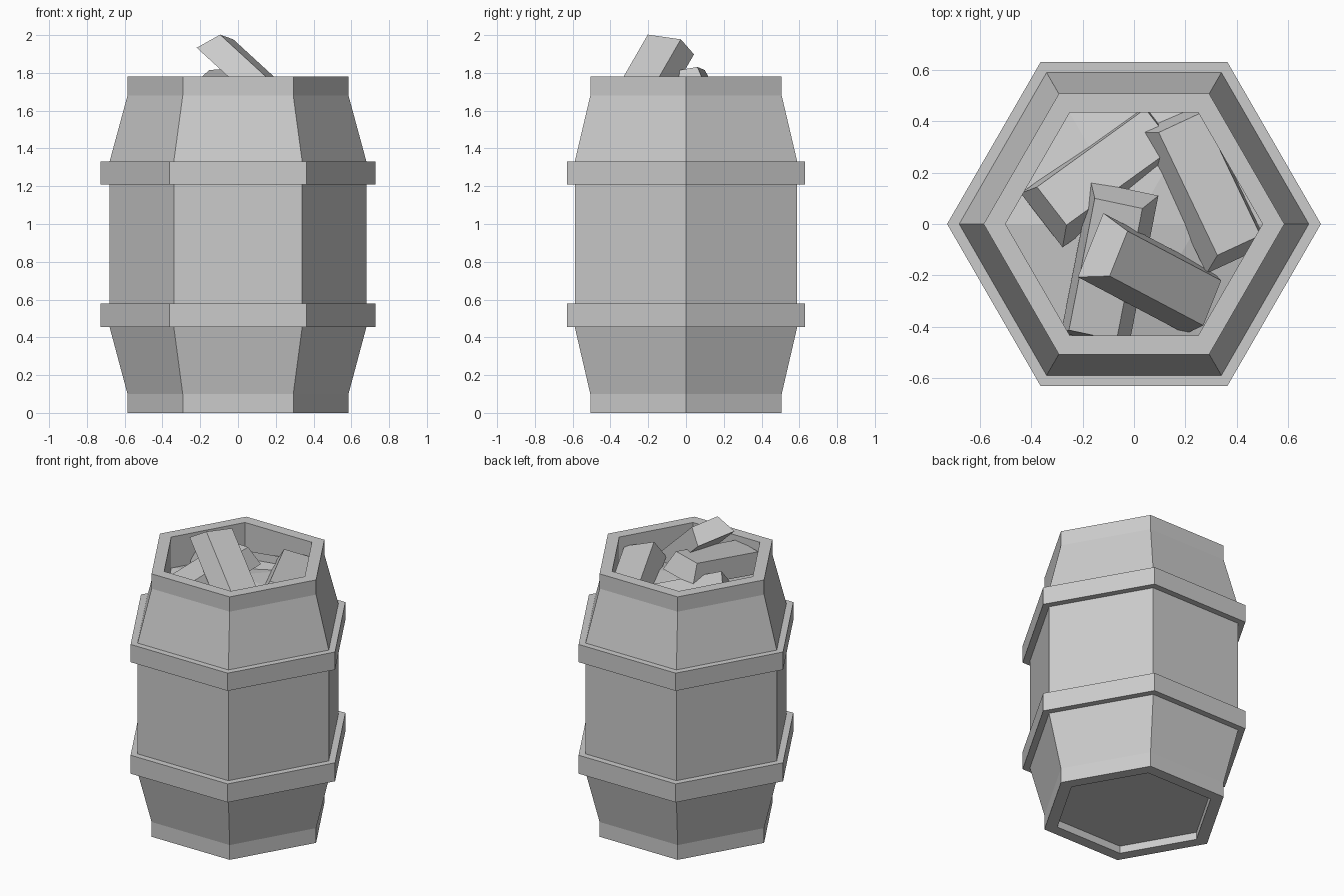
import bpy, math
from mathutils import Vector

if "Cube" in bpy.data.objects:
    bpy.data.objects.remove(bpy.data.objects["Cube"])

SIDES = 6


def make_object(name, verts, faces):
    mesh = bpy.data.meshes.new(name)
    mesh.from_pydata(verts, [], faces)
    mesh.update()
    obj = bpy.data.objects.new(name, mesh)
    bpy.context.collection.objects.link(obj)
    return obj


def lathe(name, profile, closed=False):
    """Sweep (radius, z) points round a hexagon; cap the ends unless closed."""
    n = len(profile)
    verts = [(r * math.cos(math.tau * k / SIDES), r * math.sin(math.tau * k / SIDES), z)
             for r, z in profile for k in range(SIDES)]
    faces = []
    for i in range(n if closed else n - 1):
        a, b = i * SIDES, (i + 1) % n * SIDES
        for k in range(SIDES):
            m = (k + 1) % SIDES
            faces.append((a + k, a + m, b + m, b + k))
    if not closed:
        faces.append(tuple(reversed(range(SIDES))))
        faces.append(tuple(range((n - 1) * SIDES, n * SIDES)))
    return make_object(name, verts, faces)


def ingot(name, mid, along, across, length=0.53, width=0.19, height=0.13, flare=0.04):
    """Tapered bar; mid is the centre of one end of its narrow top face."""
    mid, u = Vector(mid), Vector(along).normalized()
    w = Vector(across)
    w = (w - u * w.dot(u)).normalized()
    n = u.cross(w)
    if n.z < 0:
        n, w = -n, -w
        n = u.cross(w)
    verts = []
    for drop, f in ((height, flare), (0, 0)):
        for s, t in ((-f, -1), (length + f, -1), (length + f, 1), (-f, 1)):
            verts.append(mid + u * s + w * t * (width / 2 + f) - n * drop)
    faces = [(3, 2, 1, 0), (4, 5, 6, 7)]
    faces += [(i, (i + 1) % 4, (i + 1) % 4 + 4, i + 4) for i in range(4)]
    return make_object(name, verts, faces)


# Barrel: recessed base, bulging staves, flat rim, inner wall and low heaped filling
lathe("barrel_body", [
    (0.50, 0.05), (0.50, 0.0), (0.585, 0.0), (0.585, 0.10), (0.68, 0.455),
    (0.68, 1.33), (0.585, 1.68), (0.585, 1.78), (0.50, 1.78),
    (0.50, 1.57), (0.25, 1.63), (0.08, 1.65)])

# Hoops
for name, z0, z1 in (("lower_hoop", 0.455, 0.58), ("upper_hoop", 1.21, 1.33)):
    lathe(name, [(0.66, z0), (0.727, z0), (0.727, z1), (0.66, z1)], closed=True)

# Tapered bars piled in the opening
ingot("leaning_bar", (-0.06, -0.115, 1.99), (0.36, -0.19, -0.33), (0.066, 0.183, -0.02))
ingot("middle_bar", (-0.06, 0.08, 1.823), (-0.10, -0.51, -0.09), (0.18, -0.047, 0.015))
ingot("right_bar", (0.18, 0.395, 1.70), (0.43, -0.90, 0.05), (0.172, 0.082, -0.045))
ingot("left_bar", (-0.32, 0.07, 1.735), (0.81, 0.584, -0.20), (0.115, -0.16, 0.035))
